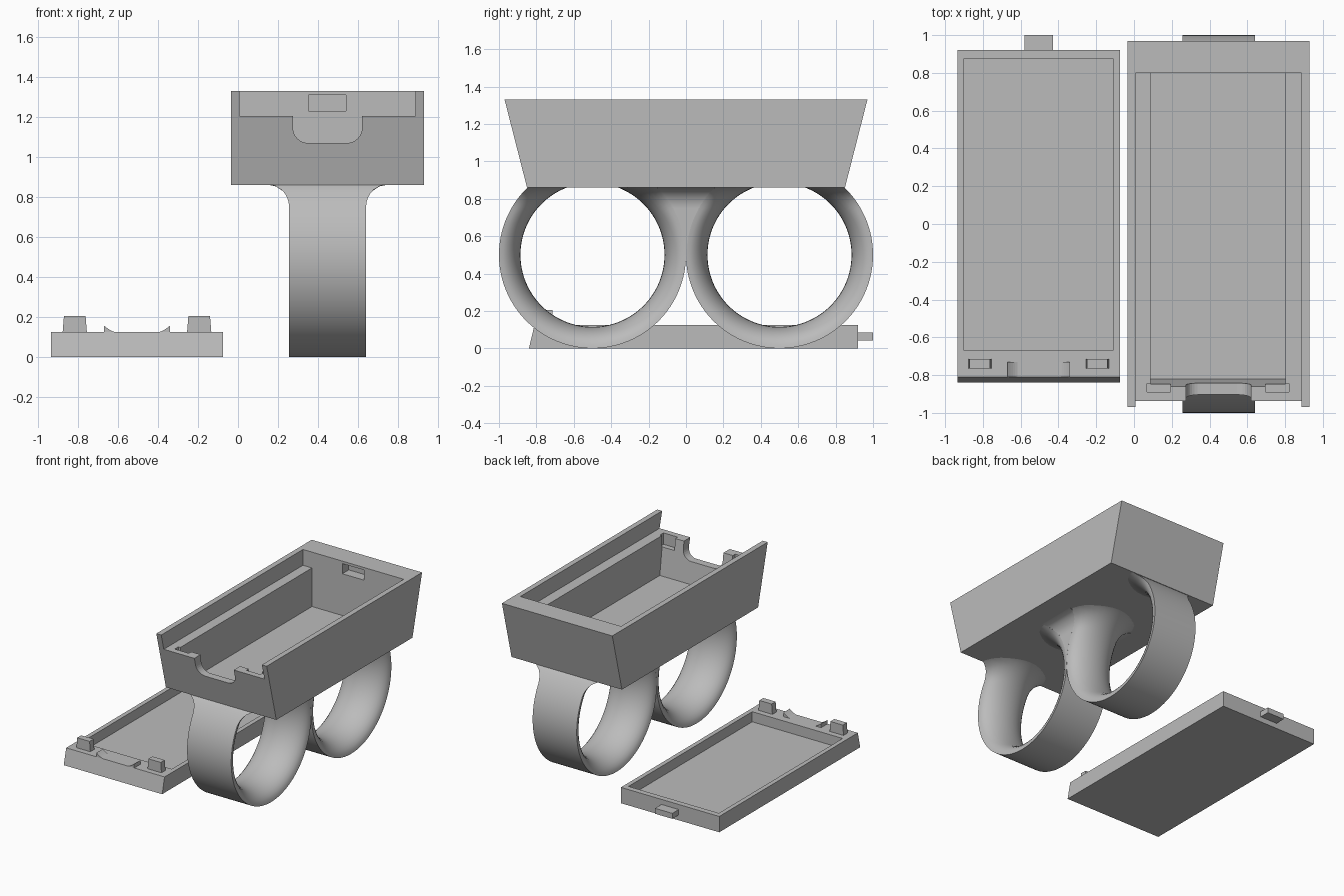
import bpy, bmesh, math

if "Cube" in bpy.data.objects:
    bpy.data.objects.remove(bpy.data.objects["Cube"])

grey = bpy.data.materials.new("light grey")
grey.diffuse_color = (0.5, 0.5, 0.5, 1)
grey.use_nodes = True
grey.node_tree.nodes["Principled BSDF"].inputs["Base Color"].default_value = grey.diffuse_color
CX = 0.448          # centre line of the case and rings


def finish(name, bm, smooth=False):
    bmesh.ops.recalc_face_normals(bm, faces=bm.faces)
    me = bpy.data.meshes.new(name)
    bm.to_mesh(me)
    bm.free()
    me.materials.append(grey)
    ob = bpy.data.objects.new(name, me)
    bpy.context.collection.objects.link(ob)
    if smooth:
        bpy.ops.object.select_all(action='DESELECT')
        bpy.context.view_layer.objects.active = ob
        ob.select_set(True)
        bpy.ops.object.shade_smooth_by_angle(angle=math.radians(35))
    return ob


def prism(name, pts, a, b, axis):
    """Extrude a profile from a to b: axis x takes (y, z), axis y takes (x, z)."""
    bm = bmesh.new()
    put = (lambda p, t: (t, p[0], p[1])) if axis == 'x' else (lambda p, t: (p[0], t, p[1]))
    ends = [[bm.verts.new(put(p, t)) for p in pts] for t in (a, b)]
    n = len(pts)
    bm.faces.new(ends[0])
    bm.faces.new(ends[1])
    for i in range(n):
        j = (i + 1) % n
        bm.faces.new((ends[0][i], ends[0][j], ends[1][j], ends[1][i]))
    return finish(name, bm)


def box(name, x0, x1, y0, y1, z0, z1):
    return prism(name, [(y0, z0), (y1, z0), (y1, z1), (y0, z1)], x0, x1, 'x')


def cut(ob, cutter):
    mod = ob.modifiers.new("cut", 'BOOLEAN')
    mod.operation, mod.solver, mod.object = 'DIFFERENCE', 'EXACT', cutter
    bpy.context.view_layer.objects.active = ob
    bpy.ops.object.modifier_apply(modifier=mod.name)
    bpy.data.objects.remove(cutter)


# --- case: sloped-end box with lid channel, cavity, finger notch and latch slots
case = prism("case", [(-.85, .86), (.85, .86), (.97, 1.33), (-.97, 1.33)], -.035, .93, 'x')
cut(case, box("c", .008, .888, -1.2, .80, 1.205, 1.5))
cut(case, prism("c", [(-.82, .90), (.80, .90), (.80, 1.3), (-.86, 1.3), (-.86, 1.205)], .087, .803, 'x'))
R, nx0, nx1, nz = .075, .275, .62, 1.07
notch = [(nx0, 1.3)]
for k in range(9):
    a = math.pi + k * math.pi / 16
    notch.append((nx0 + R + R * math.cos(a), nz + R + R * math.sin(a)))
for k in range(9):
    a = 1.5 * math.pi + k * math.pi / 16
    notch.append((nx1 - R + R * math.cos(a), nz + R + R * math.sin(a)))
notch.append((nx1, 1.3))
cut(case, prism("c", notch, -1.1, -.79, 'y'))
for x0, x1 in ((.07, .193), (.695, .82)):
    cut(case, box("c", x0, x1, -.89, -.845, 1.115, 1.3))
cut(case, box("c", .352, .54, .7, .88, 1.23, 1.31))

# --- finger rings: D-shaped section swept round, flared where it meets the case
HW, TOP = .1925, .868


def flare(z):
    t = min(max((z - .75) / .11, 0), 1)
    return 1 + (1 - math.sqrt(1 - t * t)) * .1 / HW


def ring(name, cy, segs=128, n=16):
    bm = bmesh.new()
    section = [(-math.cos(math.pi * k / n), .5 - .115 * math.sin(math.pi * k / n)) for k in range(n + 1)]
    loops = []
    for i in range(segs):
        a = 2 * math.pi * i / segs
        row = []
        for u, r in section:
            z = min(.5 + r * math.sin(a), TOP)
            row.append(bm.verts.new((CX + u * HW * flare(z), cy + r * math.cos(a), z)))
        loops.append(row)
    m = n + 1
    for i in range(segs):
        p, q = loops[i], loops[(i + 1) % segs]
        for k in range(m):
            bm.faces.new((p[k], p[(k + 1) % m], q[(k + 1) % m], q[k]))
    return finish(name, bm, True)


ring("front_ring", -.5)
ring("back_ring", .5)

# --- web filling the gap between the rings, with the same flare
bm = bmesh.new()
rows = []
for i in range(49):
    z = .49 + (TOP - .49) * i / 48
    y = .503 - math.sqrt(.25 - (z - .5) ** 2)
    w = HW * flare(z)
    rows.append([bm.verts.new((CX + sx * w, sy * y, z)) for sx, sy in ((-1, -1), (1, -1), (1, 1), (-1, 1))])
for p, q in zip(rows, rows[1:]):
    for k in range(4):
        j = (k + 1) % 4
        bm.faces.new((p[k], p[j], q[j], q[k]))
bm.faces.new(rows[0])
bm.faces.new(rows[-1])
finish("ring_web", bm, True)

# --- lid lying upside down beside the case
lid = prism("lid", [(-.84, 0), (.92, 0), (.92, .125), (-.81, .125)], -.935, -.075, 'x')
cut(lid, box("c", -.90, -.11, -.67, .875, .045, .3))
box("lid_tab", -.58, -.43, .91, 1.0, .042, .085)

# latch hooks on the lid, slightly tapered
for side in (-1, 1):
    c = -.505
    hook = [(c + side * o, z) for o, z in ((.25, .12), (.372, .12), (.365, .205), (.257, .205))]
    prism("lid_hook", hook, -.765, -.715, 'y')
    # small curved lip at each side of the finger notch
    lip = [(c + side * .165, .12), (c + side * .165, .157)]
    for k in range(7):
        a = math.pi / 2 * k / 6
        lip.append((c + side * (.163 - .055 * math.sin(a)), .125 + .03 * (1 - math.sin(a)) ** 1.5))
    lip.append((c + side * .108, .12))
    prism("lid_lip", lip, -.81, -.73, 'y')
